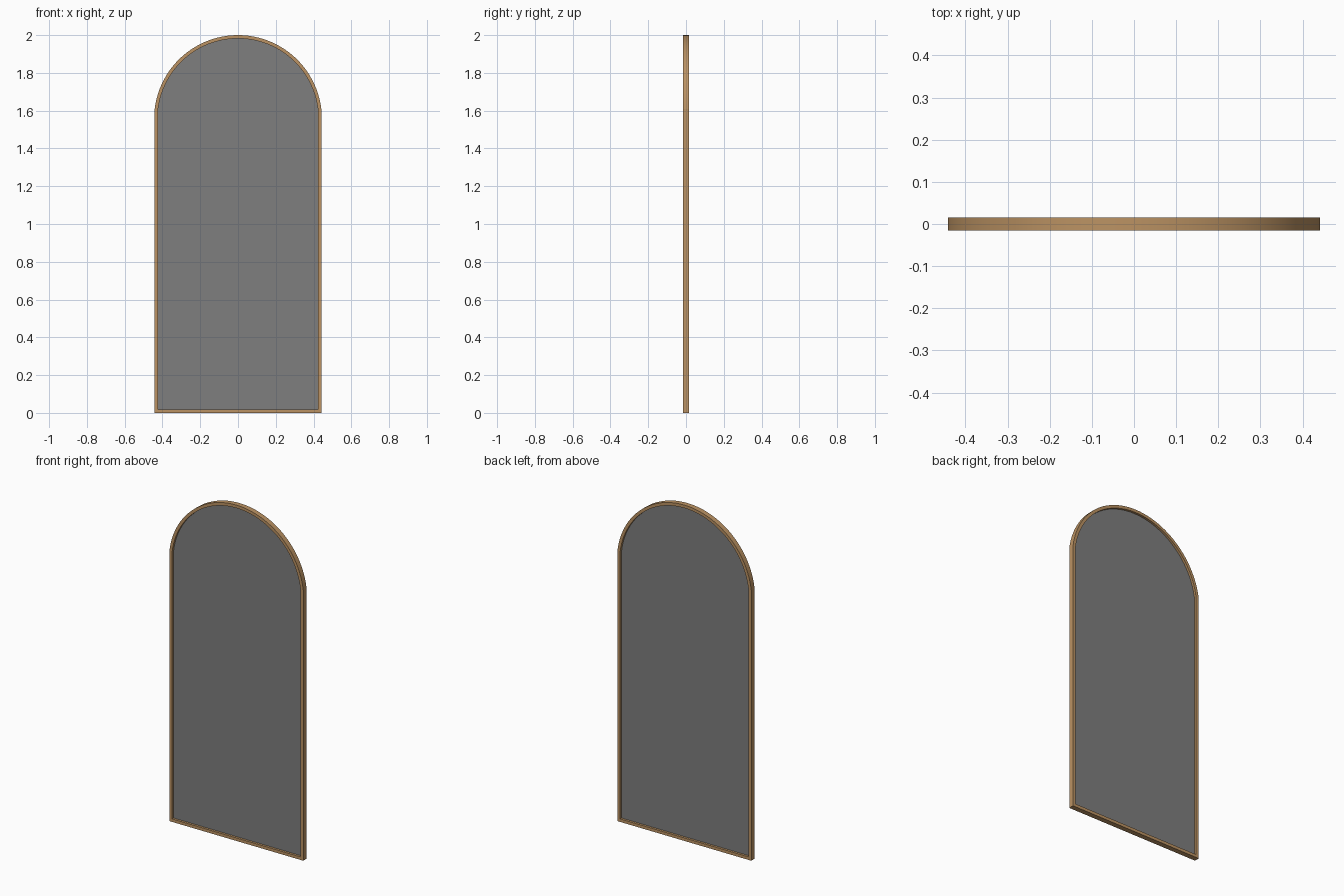
import bpy, bmesh, math

if "Cube" in bpy.data.objects:
    bpy.data.objects.remove(bpy.data.objects["Cube"])

W, T, D = 0.441, 0.018, 0.031      # half width, frame face width, frame depth
SPRING, TOP = 1.61, 2.0            # arch start and top heights
RISE = TOP - SPRING
R = (W * W + RISE * RISE) / (2 * RISE)
CZ = TOP - R
A0 = math.atan2(SPRING - CZ, W)
N = 48


def material(name, rgb):
    m = bpy.data.materials.new(name)
    m.diffuse_color = (*rgb, 1)
    m.use_nodes = True
    m.node_tree.nodes["Principled BSDF"].inputs["Base Color"].default_value = m.diffuse_color
    return m


wood = material("warm_wood", (0.50, 0.29, 0.125))
glass = material("grey_mirror", (0.21, 0.21, 0.21))


def arc(radius):
    angles = [A0 + (math.pi - 2 * A0) * i / N for i in range(N + 1)]
    return [(radius * math.cos(a), CZ + radius * math.sin(a)) for a in angles]


def build(name, polys, depth, mat):
    """Extrude a strip of outlines in the xz plane, centred on y = 0."""
    bm = bmesh.new()
    for poly in polys:
        bm.faces.new([bm.verts.new((x, -depth / 2, z)) for x, z in poly])
    bmesh.ops.remove_doubles(bm, verts=bm.verts, dist=1e-5)
    res = bmesh.ops.extrude_face_region(bm, geom=bm.faces[:], use_keep_orig=True)
    verts = [g for g in res["geom"] if isinstance(g, bmesh.types.BMVert)]
    bmesh.ops.translate(bm, vec=(0, depth, 0), verts=verts)
    bmesh.ops.recalc_face_normals(bm, faces=bm.faces)
    me = bpy.data.meshes.new(name)
    bm.to_mesh(me)
    bm.free()
    me.materials.append(mat)
    ob = bpy.data.objects.new(name, me)
    bpy.context.collection.objects.link(ob)
    return ob


# Arched top of the frame
outer, inner = arc(R), arc(R - T)
arch = build("frame_arch", [(outer[i], outer[i + 1], inner[i + 1], inner[i])
                            for i in range(N)], D, wood)
bpy.context.view_layer.objects.active = arch
arch.select_set(True)
bpy.ops.object.shade_smooth_by_angle(angle=math.radians(30))

# Side posts, mitred at the bottom corners
for side, s in (("left", -1), ("right", 1)):
    build("frame_post_" + side, [[(s * W, 0), (s * outer[0][0], SPRING),
          (s * inner[0][0], inner[0][1]), (s * (W - T), T)]], D, wood)

# Bottom rail
build("frame_bottom_rail", [[(-W, 0), (W, 0), (W - T, T), (T - W, T)]], D, wood)

# Mirror pane set in the middle of the frame
e = T - 0.004
build("mirror_pane", [[(e - W, e), (W - e, e)] + arc(R - e)], 0.004, glass)
